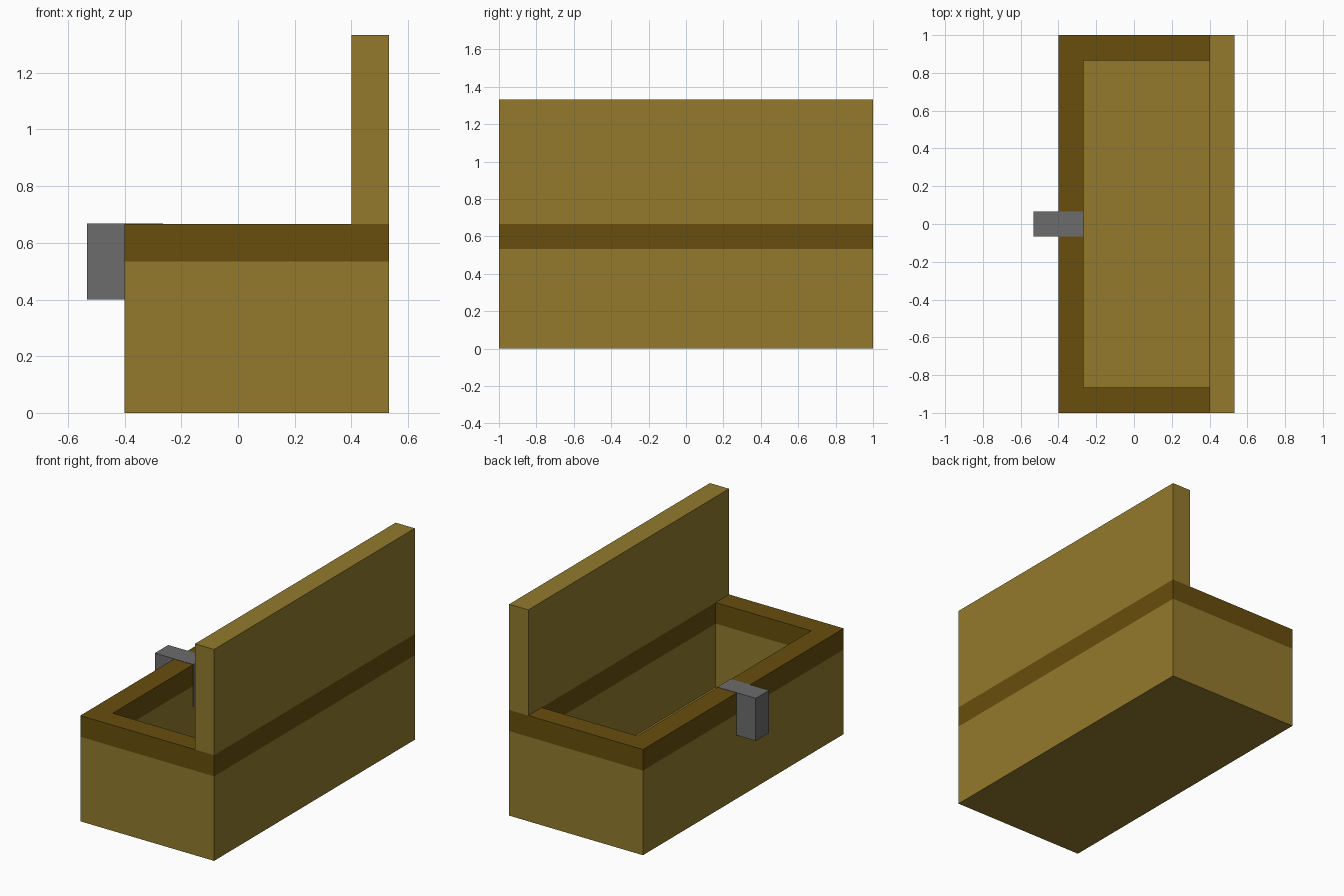
import bpy
import bmesh

default = bpy.data.objects.get("Cube")
if default:
    bpy.data.objects.remove(default, do_unlink=True)


def material(name, rgb):
    mat = bpy.data.materials.new(name)
    mat.use_nodes = True
    mat.diffuse_color = (*rgb, 1)
    mat.node_tree.nodes["Principled BSDF"].inputs["Base Color"].default_value = (*rgb, 1)
    return mat


TAN = material("tan wood", (0.292, 0.195, 0.026))
BROWN = material("dark brown trim", (0.138, 0.076, 0.004))
GREY = material("grey metal", (0.15, 0.15, 0.15))


def finish(name, bm, mats):
    bmesh.ops.recalc_face_normals(bm, faces=bm.faces)
    mesh = bpy.data.meshes.new(name)
    bm.to_mesh(mesh)
    bm.free()
    for mat in mats:
        mesh.materials.append(mat)
    obj = bpy.data.objects.new(name, mesh)
    bpy.context.collection.objects.link(obj)
    return obj


def box(name, low, high, mat):
    bm = bmesh.new()
    bmesh.ops.create_cube(bm, size=1)
    for v in bm.verts:
        for i in range(3):
            v.co[i] = high[i] if v.co[i] > 0 else low[i]
    return finish(name, bm, [mat])


# Main dimensions
WALL = 2 / 15
LEFT, RIGHT, DEPTH = -0.4, 4 * WALL, 1.0
BAND, RIM, TOP = 4 * WALL, 5 * WALL, 10 * WALL


# Hollow chest: rectangular loops run up the outside and down the inside
def loop(bm, inset, z):
    x0, x1, y = LEFT + inset, RIGHT - inset, DEPTH - inset
    return [bm.verts.new(p) for p in
            ((x0, -y, z), (x1, -y, z), (x1, y, z), (x0, y, z))]


bm = bmesh.new()
loops = [loop(bm, inset, z) for inset, z in
         ((0, 0), (0, BAND), (0, RIM), (WALL, RIM), (WALL, BAND), (WALL, WALL))]
for a, b in zip(loops, loops[1:]):
    for i in range(4):
        j = (i + 1) % 4
        bm.faces.new((a[i], a[j], b[j], b[i]))
bm.faces.new(loops[0])
bm.faces.new(loops[-1])
# Trim band covers everything above the band height, inside and out
for f in bm.faces:
    f.material_index = int(f.calc_center_median().z > BAND + 0.01)
finish("chest_body", bm, [TAN, BROWN])

# Raised lid standing on the hinge side
box("open_lid", (RIGHT - WALL, -DEPTH, RIM), (RIGHT, DEPTH, TOP), TAN)

# Latch passing through the wall, slightly proud of the rim and inner face
PROUD = 0.002
box("latch", (LEFT - WALL, -WALL / 2, 0.4),
    (LEFT + WALL + PROUD, WALL / 2, RIM + PROUD), GREY)
